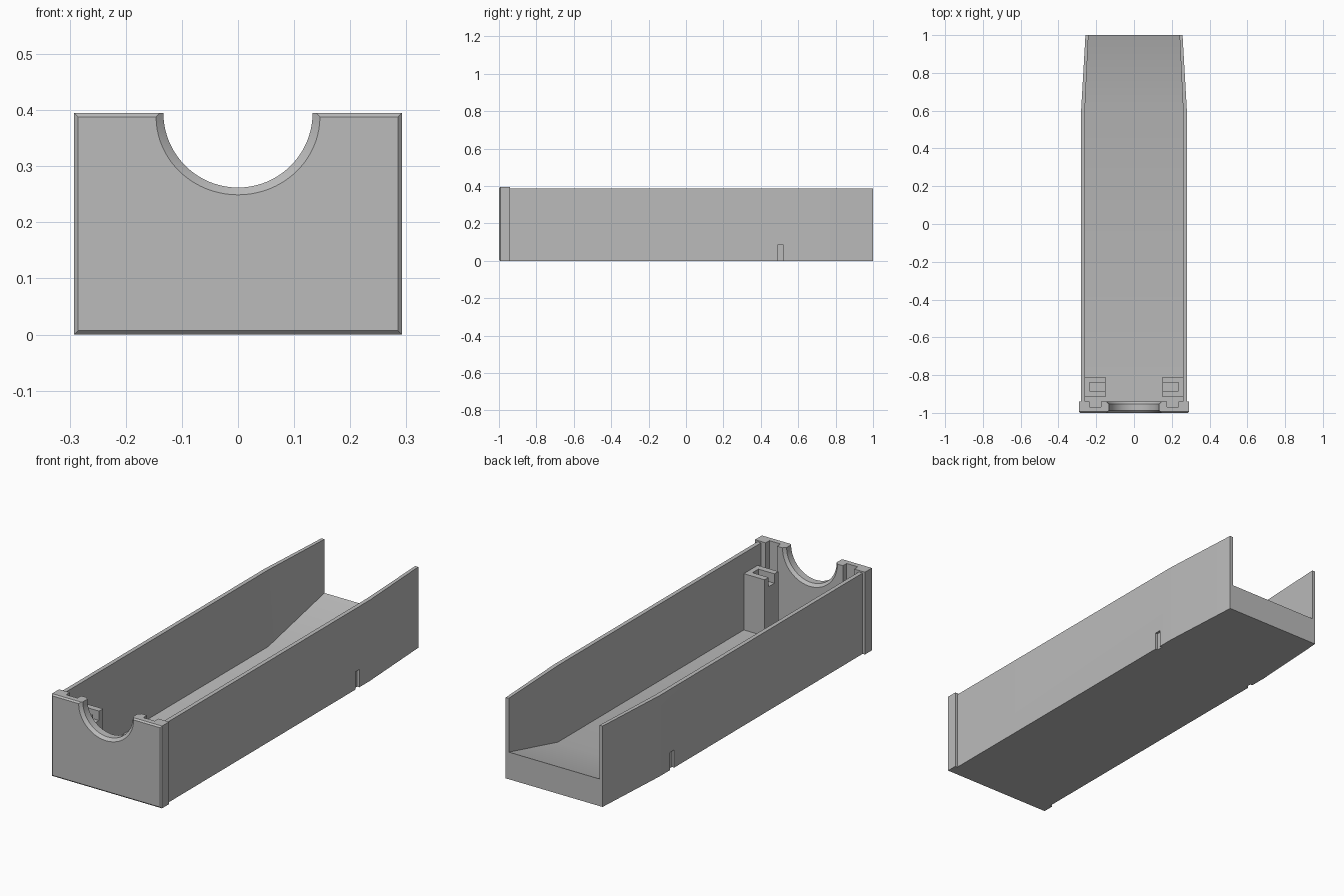
import bpy, bmesh, math

cube = bpy.data.objects.get("Cube")
if cube:
    bpy.data.objects.remove(cube, do_unlink=True)

grey = bpy.data.materials.new("plain_grey")
grey.use_nodes = True
colour = (0.5, 0.5, 0.5, 1)
grey.diffuse_color = colour
grey.node_tree.nodes["Principled BSDF"].inputs["Base Color"].default_value = colour


def loft(name, rings):
    """Skin equal-length rings of (x, y, z) points and cap both ends."""
    bm = bmesh.new()
    loops = [[bm.verts.new(p) for p in ring] for ring in rings]
    n = len(loops[0])
    for a, b in zip(loops, loops[1:]):
        for i in range(n):
            j = (i + 1) % n
            bm.faces.new((a[i], a[j], b[j], b[i]))
    bm.faces.new(loops[0])
    bm.faces.new(loops[-1])
    bmesh.ops.recalc_face_normals(bm, faces=bm.faces)
    mesh = bpy.data.meshes.new(name)
    bm.to_mesh(mesh)
    bm.free()
    obj = bpy.data.objects.new(name, mesh)
    bpy.context.collection.objects.link(obj)
    mesh.materials.append(grey)
    return obj


def box(name, x, y, z):
    corners = [(x[0], z[0]), (x[1], z[0]), (x[1], z[1]), (x[0], z[1])]
    return loft(name, [[(a, d, c) for a, c in corners] for d in y])


def select(obj):
    bpy.ops.object.select_all(action='DESELECT')
    obj.select_set(True)
    bpy.context.view_layer.objects.active = obj


def cut(obj, x, y, z):
    cutter = box("cutter", x, y, z)
    cutter.hide_render = True
    mod = obj.modifiers.new("cut", 'BOOLEAN')
    mod.operation = 'DIFFERENCE'
    mod.solver = 'EXACT'
    mod.object = cutter
    select(obj)
    bpy.ops.object.modifier_apply(modifier=mod.name)
    bpy.data.objects.remove(cutter, do_unlink=True)


def smooth(obj):
    select(obj)
    bpy.ops.object.shade_smooth_by_angle(angle=math.radians(30))


def span(side, a, b):
    return sorted((side * a, side * b))


# Open tray: U section, tapering and ramping up at the back
def tray_ring(y, w, t, floor, top=0.388):
    half = [(w, 0), (w, top), (w - t, top), (w - t, floor)]
    return [(x, y, z) for x, z in half + [(-x, z) for x, z in reversed(half)]]


tray = loft("tray", [tray_ring(-0.94, 0.28, 0.02, 0.02),
                     tray_ring(0.6, 0.28, 0.02, 0.02),
                     tray_ring(1.0, 0.257, 0.016, 0.13)])

# Front plate with bevelled rim and a half-round cradle
HEIGHT, WIDTH, STEPS = 0.395, 0.292, 40


def plate_ring(y, inset, r):
    w, top = WIDTH - inset, HEIGHT - inset
    pts = [(-w, inset), (w, inset), (w, top)]
    for i in range(STEPS + 1):
        a = math.pi * i / STEPS
        pts.append((r * math.cos(a), top - (HEIGHT - inset - top) - (r - inset) * math.sin(a)
                    if 0 < i < STEPS else top))
    pts.append((-w, top))
    return [(x, y, z) for x, z in pts]


plate = loft("front_plate", [plate_ring(-1.0, 0.007, 0.146),
                             plate_ring(-0.993, 0, 0.139),
                             plate_ring(-0.987, 0, 0.133),
                             plate_ring(-0.953, 0, 0.133),
                             plate_ring(-0.94, 0, 0.146)])

for side, label in ((1, "left"), (-1, "right")):
    # Vertical groove behind the plate, and small slot low in the side wall
    cut(plate, span(side, 0.175, 0.235), (-0.968, -0.9), (0.02, 0.5))
    cut(tray, span(side, 0.268, 0.35), (0.49, 0.52), (-0.05, 0.085))
    # Inner post with a pocket open towards the middle
    post = box(label + "_post", span(side, 0.15, 0.262), (-0.915, -0.81), (0.015, 0.29))
    cut(post, span(side, 0.1, 0.235), (-0.885, -0.84), (0.245, 0.4))
    smooth(post)

smooth(tray)
smooth(plate)
